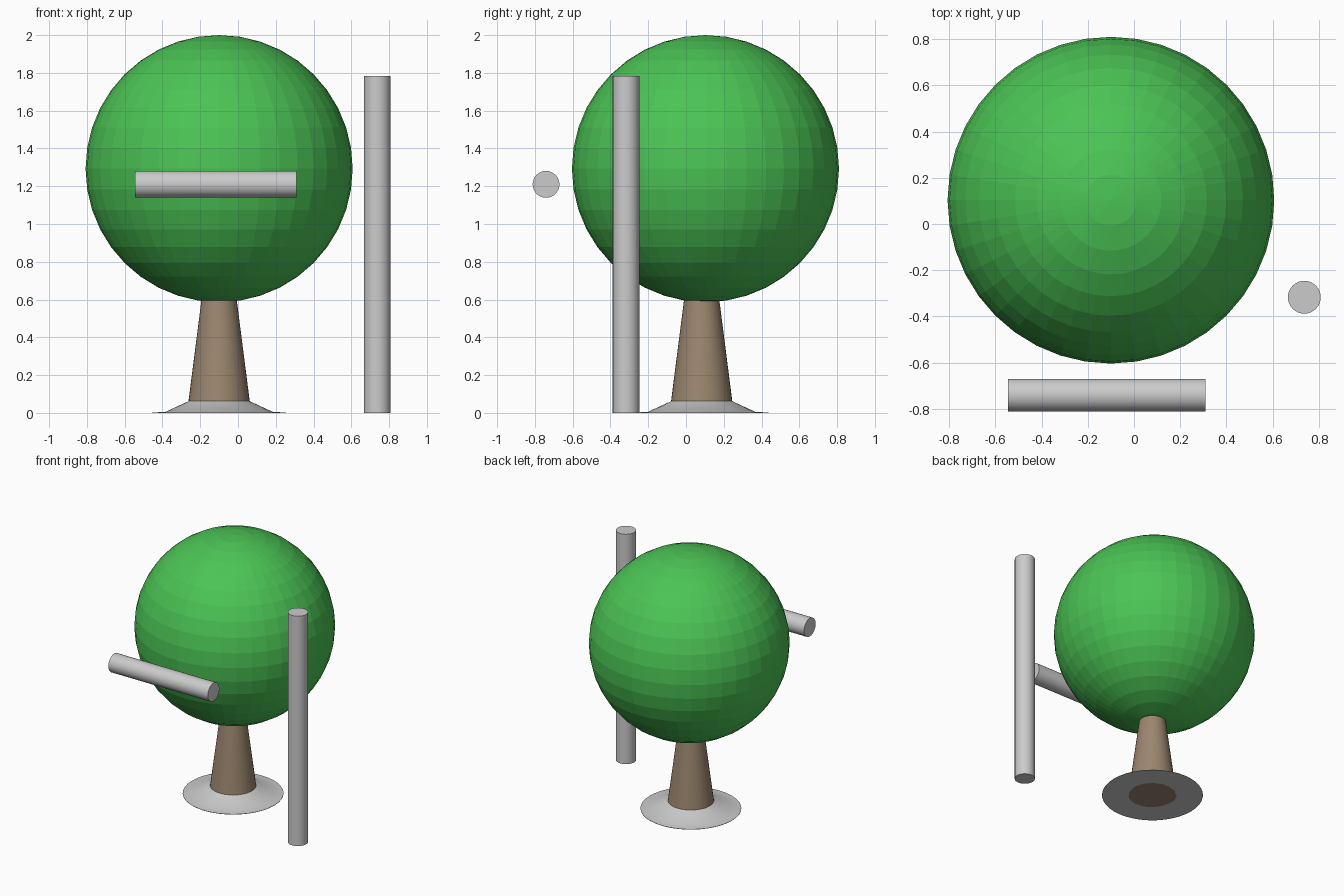
import bpy, math

if "Cube" in bpy.data.objects:
    bpy.data.objects.remove(bpy.data.objects["Cube"])


def material(name, rgb):
    m = bpy.data.materials.new(name)
    m.diffuse_color = (*rgb, 1)
    m.use_nodes = True
    m.node_tree.nodes["Principled BSDF"].inputs["Base Color"].default_value = m.diffuse_color
    return m


def finish(name, mat=None, smooth=True):
    ob = bpy.context.object
    ob.name = name
    if mat:
        ob.data.materials.append(mat)
    if smooth:
        bpy.ops.object.shade_smooth_by_angle(angle=math.radians(30))
    return ob


def log(name, loc, length, rot=(0, 0, 0)):
    bpy.ops.mesh.primitive_cylinder_add(vertices=32, radius=0.071, depth=length,
                                        location=loc, rotation=rot)
    return finish(name)


def lathe(name, profile, loc, sides=40):
    # Closed-loop profile of (radius, z) points spun around z
    verts, faces, n = [], [], len(profile)
    for i in range(sides):
        a = 2 * math.pi * i / sides
        verts += [(r * math.cos(a), r * math.sin(a), z) for r, z in profile]
        k = (i + 1) % sides
        faces += [(i * n + j, k * n + j, k * n + (j + 1) % n, i * n + (j + 1) % n)
                  for j in range(n)]
    mesh = bpy.data.meshes.new(name)
    mesh.from_pydata(verts, [], faces)
    ob = bpy.data.objects.new(name, mesh)
    ob.location = loc
    bpy.context.collection.objects.link(ob)
    bpy.ops.object.select_all(action='DESELECT')
    bpy.context.view_layer.objects.active = ob
    ob.select_set(True)
    return finish(name)


green = material("leaf_green", (0.07, 0.55, 0.09))
brown = material("bark_brown", (0.33, 0.24, 0.16))
X, Y = -0.10, 0.083

# Faceted foliage ball
bpy.ops.mesh.primitive_uv_sphere_add(segments=40, ring_count=20, radius=0.707,
                                     location=(X, 0.103, 1.293))
finish("foliage", green, smooth=False)

# Tapered trunk, reaching slightly into the foliage
bpy.ops.mesh.primitive_cone_add(vertices=40, radius1=0.17, radius2=0.088,
                                depth=0.64, location=(X, Y, 0.32))
finish("trunk", brown)

# Flat ring with a shallow mound around the trunk foot
lathe("base_ring", [(0.165, 0), (0.355, 0), (0.355, 0.002), (0.285, 0.005),
                    (0.162, 0.062)], (X, Y, 0))

# Loose logs
log("upright_post", (0.737, -0.317, 0.892), 1.784)
log("floating_log", (-0.118, -0.741, 1.21), 0.854, (0, math.pi / 2, 0))
